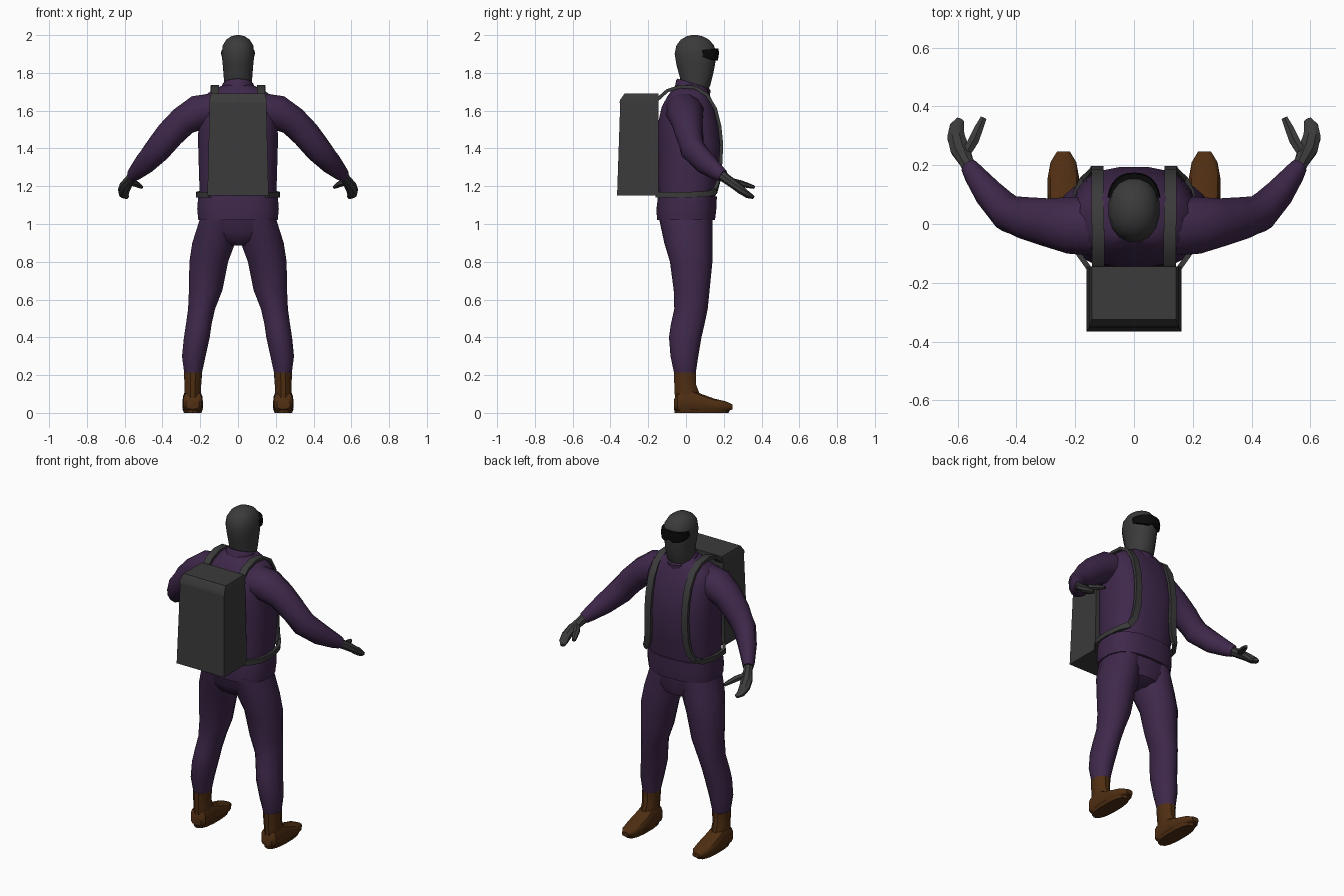
import bpy, bmesh, math
from mathutils import Vector


def material(name, r, g, b):
    m = bpy.data.materials.new(name)
    m.diffuse_color = (r, g, b, 1)
    return m


PURPLE = material("purple cloth", 0.049, 0.021, 0.07)
GREY = material("dark grey", 0.043, 0.043, 0.043)
BROWN = material("brown leather", 0.078, 0.027, 0.006)
BLACK = material("black visor", 0.003, 0.003, 0.003)


def build(name, rings, mat, mirror=False, closed=True, angle=35):
    """Skin a list of equal-length point rings and cap both ends."""
    bm = bmesh.new()
    vs = [[bm.verts.new(p) for p in ring] for ring in rings]
    n = len(vs[0])
    for a, b in zip(vs, vs[1:]):
        for i in range(n):
            j = (i + 1) % n
            bm.faces.new((a[i], a[j], b[j], b[i]))
    if closed:
        bm.faces.new(vs[0])
        bm.faces.new(vs[-1])
    bmesh.ops.recalc_face_normals(bm, faces=bm.faces)
    me = bpy.data.meshes.new(name)
    bm.to_mesh(me)
    bm.free()
    me.materials.append(mat)
    ob = bpy.data.objects.new(name, me)
    bpy.context.collection.objects.link(ob)
    bpy.ops.object.select_all(action='DESELECT')
    ob.select_set(True)
    bpy.context.view_layer.objects.active = ob
    bpy.ops.object.shade_smooth_by_angle(angle=math.radians(angle))
    if mirror:
        mod = ob.modifiers.new("mirror", 'MIRROR')
        mod.use_axis[0] = True
        mod.use_mirror_merge = False
    return ob


def sup(v, e):
    return math.copysign(abs(v) ** (2 / e), v)


def stack(name, rows, mat, sides=14, e=2.0, slope=0.0, **kw):
    """Horizontal rings from rows of (z, x_min, x_max, y_min, y_max)."""
    rings = []
    for z, x0, x1, y0, y1 in rows:
        ring = []
        for i in range(sides):
            t = 2 * math.pi * (i + 0.5) / sides
            x = (x0 + x1) / 2 + (x1 - x0) / 2 * sup(math.cos(t), e)
            dy = (y1 - y0) / 2 * sup(math.sin(t), e)
            ring.append((x, (y0 + y1) / 2 + dy, z - slope * dy))
        rings.append(ring)
    return build(name, rings, mat, **kw)


def tube(name, rows, mat, sides=10, **kw):
    """Rings across a path from rows of (x, y, z, side radius, upright radius)."""
    pts = [Vector(r[:3]) for r in rows]
    rings = []
    for k, r in enumerate(rows):
        t = (pts[min(k + 1, len(pts) - 1)] - pts[max(k - 1, 0)]).normalized()
        side = t.cross(Vector((0, 0, 1))).normalized()
        up = side.cross(t)
        rings.append([pts[k] + side * r[3] * math.cos(a) + up * r[4] * math.sin(a)
                      for a in (2 * math.pi * (i + 0.5) / sides for i in range(sides))])
    return build(name, rings, mat, **kw)


def sym(rows):
    return [(z, -w, w, y0, y1) for z, w, y0, y1 in rows]


# Jacket body, hem band and collar
stack("jacket", sym([(1.13, .203, -.145, .155), (1.25, .208, -.15, .175),
                     (1.42, .213, -.15, .195), (1.54, .212, -.148, .178),
                     (1.62, .208, -.13, .155), (1.675, .185, -.10, .13),
                     (1.71, .135, -.075, .115), (1.735, .08, -.05, .10)]),
      PURPLE, sides=20, e=2.6)
stack("jacket_hem", sym([(1.02, .212, -.155, .155), (1.08, .218, -.158, .162),
                         (1.145, .213, -.15, .165)]), PURPLE, sides=20, e=2.6)
stack("collar", sym([(1.69, .09, -.06, .125), (1.735, .085, -.052, .13),
                     (1.745, .076, -.045, .12)]), PURPLE, slope=0.3)

# Trousers
stack("trouser_seat", sym([(.885, .05, -.06, .08), (.91, .12, -.10, .125),
                           (.96, .20, -.125, .138), (1.05, .20, -.145, .142)]),
      PURPLE, sides=18, e=2.4)
stack("trouser_leg", [(.19, .192, .282, -.058, .048), (.22, .188, .287, -.065, .053),
                      (.30, .17, .298, -.082, .065), (.40, .148, .288, -.09, .082),
                      (.47, .138, .277, -.08, .098), (.55, .12, .266, -.062, .115),
                      (.65, .08, .262, -.065, .125), (.80, .05, .26, -.085, .14),
                      (.90, .012, .245, -.115, .14), (1.04, .0, .20, -.145, .14)],
      PURPLE, sides=14, mirror=True, angle=50)

# Boots: upright ankle and long rounded foot
stack("boot_ankle", [(.04, .188, .29, -.06, .07), (.10, .194, .286, -.062, .075),
                     (.15, .193, .285, -.064, .055), (.215, .188, .288, -.066, .054)],
      BROWN, sides=12, mirror=True)
foot = []
for y, w, h, low in ((-.064, .035, .07, .02), (-.045, .05, .11, .005), (.03, .052, .125, .005),
                     (.085, .054, .10, .005), (.15, .056, .076, .004), (.21, .045, .062, .008),
                     (.247, .022, .045, .018)):
    foot.append([(.24 + w * sup(math.cos(a), 3), y, (h + low) / 2 + (h - low) / 2 * sup(math.sin(a), 3))
                 for a in (2 * math.pi * (i + .5) / 12 for i in range(12))])
build("boot_foot", foot, BROWN, mirror=True)
stack("boot_sole", [(0, .193, .287, -.06, .225), (.02, .185, .295, -.063, .235)],
      BROWN, sides=14, e=2.5, mirror=True)

# Sleeves and gloved hands
tube("sleeve", [(.13, -.01, 1.605, .10, .09), (.21, -.005, 1.59, .10, .095),
                (.29, .005, 1.545, .084, .08), (.36, .018, 1.475, .074, .076),
                (.425, .035, 1.395, .064, .072), (.49, .10, 1.325, .052, .062),
                (.54, .165, 1.275, .038, .044), (.56, .195, 1.255, .030, .034)],
     PURPLE, sides=12, mirror=True)
tube("glove_palm", [(.55, .175, 1.268, .028, .03), (.57, .212, 1.24, .026, .026),
                    (.592, .255, 1.21, .035, .024), (.605, .295, 1.178, .032, .024),
                    (.603, .33, 1.152, .026, .018), (.59, .355, 1.142, .014, .01)],
     GREY, sides=8, mirror=True)
tube("glove_thumb", [(.575, .235, 1.225, .018, .02), (.545, .285, 1.215, .02, .018),
                     (.528, .325, 1.205, .017, .014), (.512, .36, 1.195, .012, .009)],
     GREY, sides=6, mirror=True)

# Hooded head
stack("head", sym([(1.67, .066, -.02, .10), (1.735, .074, -.025, .13),
                   (1.78, .077, -.035, .142), (1.84, .082, -.052, .155),
                   (1.90, .088, -.062, .163), (1.945, .082, -.053, .15),
                   (1.975, .064, -.03, .125), (1.993, .038, .0, .09),
                   (2.0, .012, .03, .06)]), GREY, sides=16, e=2.2)

# Wraparound visor, lower edge raised over the nose
visor = []
for i in range(13):
    s = -1 + i / 6
    a = s * math.radians(78)
    top = 1.93 - .008 * abs(s)
    low = 1.865 + .022 * abs(s) ** 3 + (.016 if abs(s) < .1 else 0)
    def rim(d, z):
        return ((.081 + d) * sup(math.sin(a), 2.4), .06 + (.104 + d) * sup(math.cos(a), 2.4), z)
    visor.append([rim(-.015, low), rim(.007, low), rim(.011, (top + low) / 2),
                  rim(.007, top), rim(-.015, top)])
build("visor", visor, BLACK)


def slab(name, rows):
    """Box-like stack from rows of (z, half width, y_min, y_max)."""
    build(name, [[(-w, y0, z), (w, y0, z), (w, y1, z), (-w, y1, z)] for z, w, y0, y1 in rows], GREY)


# Backpack with a lid sloping in at the rear
slab("backpack", [(1.15, .162, -.365, -.145), (1.645, .15, -.348, -.145)])
slab("backpack_lid", [(1.64, .153, -.352, -.145), (1.655, .152, -.35, -.145),
                      (1.692, .143, -.325, -.145)])

# Harness: over the shoulder, down the chest and round the waist
path = [(.122, -.15, 1.66, 0), (.122, -.10, 1.705, 0), (.122, -.03, 1.728, 0),
        (.124, .05, 1.722, 0), (.124, .11, 1.685, 0), (.124, .155, 1.61, 0),
        (.124, .178, 1.52, 0), (.125, .188, 1.42, 0), (.128, .182, 1.30, 0),
        (.14, .17, 1.22, .2), (.165, .155, 1.175, .6), (.195, .115, 1.16, 1),
        (.213, .02, 1.155, 1), (.204, -.08, 1.155, 1), (.15, -.155, 1.155, 1)]
P = [Vector(p[:3]) for p in path]
strap = []
for k, p in enumerate(path):
    t = (P[min(k + 1, len(P) - 1)] - P[max(k - 1, 0)]).normalized()
    w = Vector((1, 0, 0)).lerp(Vector((0, 0, 1)), p[3])
    w = (w - t * w.dot(t)).normalized()
    n = w.cross(t) * .009
    w = w * (.021 - .006 * p[3])
    strap.append([P[k] + w + n, P[k] - w + n, P[k] - w - n, P[k] + w - n])
build("shoulder_strap", strap, GREY, mirror=True)
